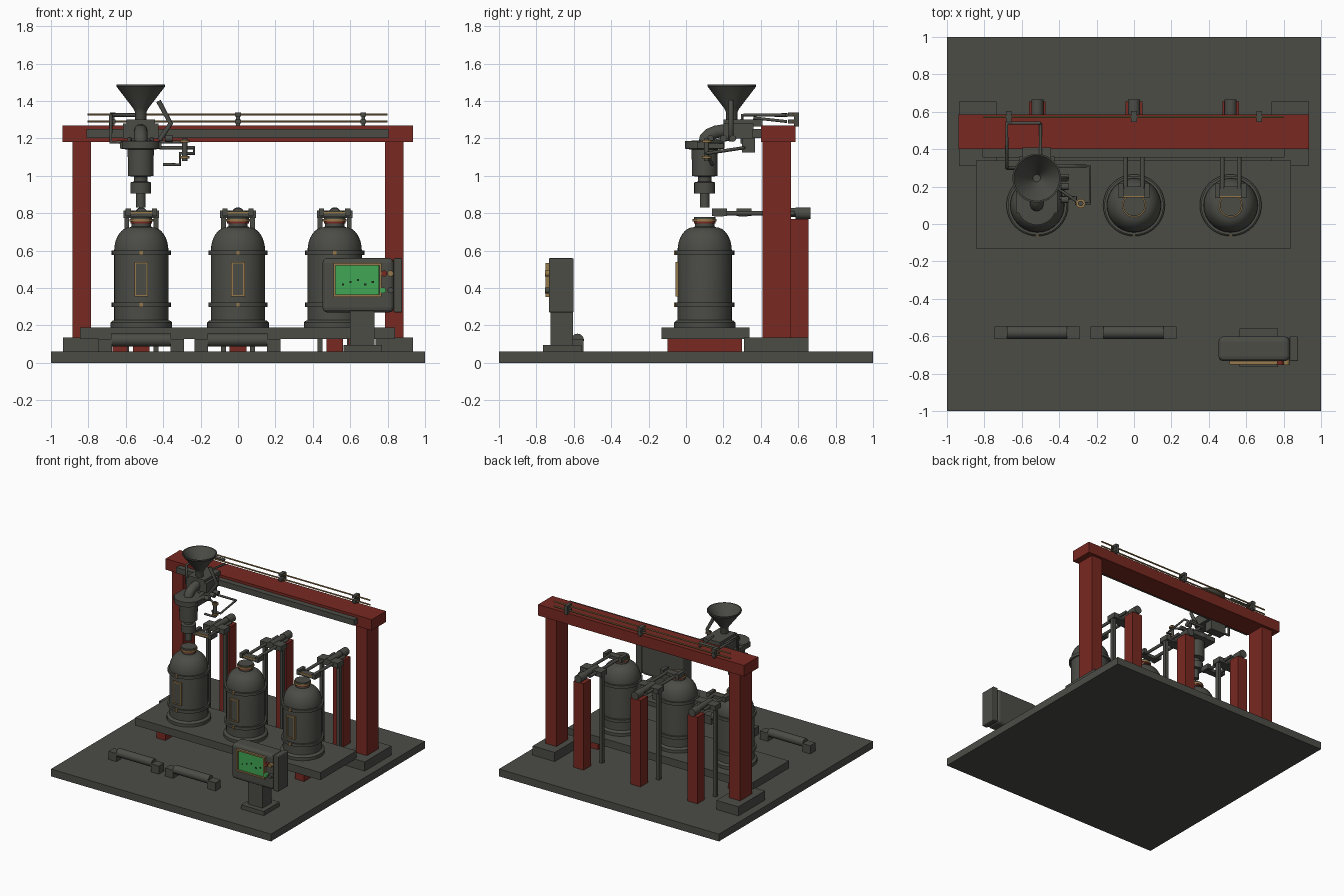
import bpy, math
from mathutils import Vector

if "Cube" in bpy.data.objects:
    bpy.data.objects.remove(bpy.data.objects["Cube"])


def material(name, r, g, b):
    m = bpy.data.materials.new(name)
    m.use_nodes = True
    m.diffuse_color = (r, g, b, 1)
    m.node_tree.nodes["Principled BSDF"].inputs["Base Color"].default_value = (r, g, b, 1)
    return m


GREY = material("machine grey", .072, .072, .062)
RED = material("frame red", .19, .022, .015)
TAN = material("brass tan", .3, .19, .07)
GREEN = material("screen green", .05, .38, .09)
BLACK = material("dark ink", .01, .02, .01)


def finish(name, mat, smooth=False):
    ob = bpy.context.object
    ob.name = name
    ob.data.materials.clear()
    ob.data.materials.append(mat)
    if smooth:
        bpy.ops.object.shade_smooth_by_angle(angle=math.radians(35))
    return ob


def box(name, x, y, z, mat=GREY, bevel=0):
    """Box from (min, max) ranges."""
    lo, hi = Vector((x[0], y[0], z[0])), Vector((x[1], y[1], z[1]))
    bpy.ops.mesh.primitive_cube_add(size=1, location=(lo + hi) / 2)
    ob = bpy.context.object
    ob.scale = hi - lo
    bpy.ops.object.transform_apply(location=False, rotation=False, scale=True)
    if bevel:
        mod = ob.modifiers.new("soft edges", "BEVEL")
        mod.width, mod.segments = bevel, 3
    return finish(name, mat)


def rod(name, a, b, r, mat=GREY, sides=24):
    a, b = Vector(a), Vector(b)
    bpy.ops.mesh.primitive_cylinder_add(vertices=sides, radius=r, depth=(b - a).length,
                                        location=(a + b) / 2)
    bpy.context.object.rotation_euler = (b - a).to_track_quat("Z", "Y").to_euler()
    return finish(name, mat, True)


def lathe(name, profile, x, y, mat=GREY, n=40):
    """Spin (radius, height) pairs around a vertical axis."""
    verts = [(x + r * math.cos(math.tau * i / n), y + r * math.sin(math.tau * i / n), z)
             for r, z in profile for i in range(n)]
    faces = [(k * n + i, k * n + (i + 1) % n, (k + 1) * n + (i + 1) % n, (k + 1) * n + i)
             for k in range(len(profile) - 1) for i in range(n)]
    faces += [tuple(reversed(range(n))), tuple(range(len(verts) - n, len(verts)))]
    me = bpy.data.meshes.new(name)
    me.from_pydata(verts, [], faces)
    ob = bpy.data.objects.new(name, me)
    bpy.context.collection.objects.link(ob)
    bpy.ops.object.select_all(action="DESELECT")
    bpy.context.view_layer.objects.active = ob
    ob.select_set(True)
    return finish(name, mat, True)


def pipe(name, points, r, mat=GREY):
    cu = bpy.data.curves.new(name, "CURVE")
    cu.dimensions, cu.bevel_depth, cu.bevel_resolution = "3D", r, 3
    cu.use_fill_caps = True
    sp = cu.splines.new("POLY")
    sp.points.add(len(points) - 1)
    for p, co in zip(sp.points, points):
        p.co = (*co, 1)
    cu.materials.append(mat)
    ob = bpy.data.objects.new(name, cu)
    bpy.context.collection.objects.link(ob)


def frame(name, x, z, y, w, mat=TAN):
    """Thin rectangular border facing the front."""
    for i in (0, 1):
        s = 1 - 2 * i
        box(name + "_side", sorted((x[i], x[i] + s * w)), y, z, mat)
        box(name + "_edge", x, y, sorted((z[i], z[i] + s * w)), mat)


# Floor, platform and gantry
box("floor_slab", (-1, 1), (-1, 1), (0, .06))
box("platform", (-.845, .84), (-.13, .34), (.128, .19))
for s, side in ((-1, "right"), (1, "left")):
    box(side + "_platform_foot", (s * .63 - .04, s * .63 + .04), (-.1, .3), (.06, .128), RED)
    box(side + "_gantry_foot", (s * .835 - .1, s * .835 + .1), (.31, .655), (.06, .135))
    box(side + "_gantry_column", (s * .835 - .05, s * .835 + .05), (.41, .562), (.135, 1.18), RED)
box("gantry_beam", (-.938, .935), (.4, .585), (1.18, 1.27), RED)
box("beam_rail", (-.81, .805), (.355, .4), (1.203, 1.25))
for z in (1.29, 1.328):
    rod("cable", (-.805, .572, z), (.8, .572, z), .006, TAN, 8)
for x in (-.67, 0, .67):
    box("cable_post", (x - .01, x + .01), (.578, .605), (1.265, 1.335))
    for z in (1.29, 1.328):
        box("cable_clamp", (x - .015, x + .015), (.545, .605), (z - .011, z + .011))

# Three tanks, each with a lid arm on a rear post
cy = .1
dome = [(.06 + .085 * math.cos(a), .6 + .125 * math.sin(a))
        for a in [i * math.pi / 16 for i in range(9)]]
for x, back in ((-.517, .13), (0, 0), (.517, 0)):
    lathe("tank", [(.165, .19), (.165, .215), (.155, .225), (.145, .228)] + dome
          + [(.052, .73), (.052, .75)], x, cy)
    for z in (.31, .59):
        lathe("tank_band", [(.145, z - .012), (.158, z - .012), (.158, z + .012),
                            (.145, z + .012)], x, cy)
        box("band_clasp", (x - .009, x + .009), (-.065, -.05), (z - .012, z + .012), TAN)
    lathe("neck_seal", [(.058, .745), (.058, .755)], x, cy, RED)
    lathe("neck_ring", [(.064, .755), (.064, .768)], x, cy, TAN)
    lathe("neck_mouth", [(.058, .768), (.058, .78)], x, cy)
    box("window", (x - .033, x + .033), (-.05, -.03), (.36, .535))
    frame("window_frame", (x - .037, x + .037), (.355, .54), (-.055, -.035), .009)
    box("arm_post", (x - .045, x + .045), (.56, .655), (.06, .77), RED)
    for s in (-1, 1):
        box("guide_post", (x + s * .078 - .013, x + s * .078 + .013), (.45, .48), (.06, .8))
        rod("arm_rod", (x + s * .045, .19 + back, .8), (x + s * .045, .58, .8), .012)
        box("lid_grip", (x + s * .07 - .014, x + s * .07 + .014), (.14 + back, .22 + back),
            (.785, .825))
    box("lid_bridge", (x - .08, x + .08), (.15 + back, .2 + back), (.782, .808))
    box("lid_trim", (x - .07, x + .07), (.143 + back, .15 + back), (.798, .81), TAN)
    box("arm_carriage", (x - .095, x + .095), (.42, .5), (.775, .815))
    rod("arm_actuator", (x, .42, .805), (x, .6, .805), .024)
    rod("arm_motor", (x, .585, .8), (x, .665, .8), .032)

# Filling head, from nozzle to flange
hx, hy = -.52, .245
lathe("filling_head", [(.026, .83), (.026, .905), (.056, .905), (.056, .965), (.036, .97),
                       (.036, .995), (.068, 1.0), (.07, 1.14), (.105, 1.145),
                       (.105, 1.185), (.04, 1.19)], hx, .1)
box("head_bracket", (hx - .11, hx + .11), (.06, .2), (1.145, 1.182))
pipe("feed_elbow", [(hx, .1, 1.17), (hx, .105, 1.2), (hx, .125, 1.22), (hx, .16, 1.235),
                    (hx, .26, 1.25)], .036)

# Funnel and its carriage on the beam
lathe("funnel", [(.03, 1.22), (.03, 1.34), (.04, 1.36), (.13, 1.478), (.13, 1.488),
                 (.122, 1.488), (.03, 1.36), (.02, 1.34)], hx, hy)
box("funnel_carriage", (hx - .095, hx + .095), (.2, .36), (1.2, 1.28))
box("carriage_hanger", (hx - .07, hx + .07), (.3, .37), (1.125, 1.24))
box("carriage_deck", (hx - .075, hx + .075), (.2, .41), (1.265, 1.3))
for s in (-1, 1):
    rod("carriage_strut", (hx + s * .06, .06, 1.16), (hx + s * .06, .31, 1.22), .012)

# Supply pipes
pipe("supply_pipe", [(-.6, .3, 1.18), (-.68, .3, 1.18), (-.68, .3, 1.325),
                     (-.68, .54, 1.325), (-.5, .54, 1.325)], .01)
pipe("return_pipe", [(-.5, .36, 1.31), (-.5, .54, 1.29)], .008)
pipe("diagonal_lever", [(-.425, .24, 1.4), (-.36, .24, 1.28), (-.42, .24, 1.19)], .014)
pipe("side_pipe", [(-.42, .31, 1.15), (-.235, .31, 1.15), (-.235, .11, 1.12),
                   (-.31, .11, 1.12), (-.31, .14, 1.06), (-.4, .14, 1.06)], .009)
pipe("valve_link", [(-.42, .2, 1.18), (-.29, .11, 1.18)], .008)
rod("valve_stem", (-.285, .11, 1.08), (-.285, .11, 1.2), .014)
for z in (1.1, 1.185):
    lathe("valve_ring", [(.025, z - .006), (.025, z + .006)], -.285, .11, TAN)
for y in (.13, .2, .25):
    rod("valve_body", (-.39, y, 1.2), (-.35, y, 1.2), .018)

# Two floor rollers
for x in (-.518, -.003):
    rod("roller", (x - .16, -.58, .122), (x + .16, -.58, .122), .034)
    for s in (-1, 1):
        box("roller_block", (x + s * .193 - .036, x + s * .193 + .036), (-.615, -.547),
            (.06, .127))

# Control console
box("console_base", (.565, .77), (-.765, -.56), (.06, .095))
box("console_stand", (.6, .73), (-.725, -.605), (.095, .29))
box("console_body", (.452, .832), (-.733, -.602), (.27, .56), GREY, .025)
box("console_side_case", (.832, .878), (-.733, -.602), (.27, .56), GREY, .006)
box("screen", (.52, .755), (-.742, -.73), (.365, .522), GREEN)
frame("screen_frame", (.51, .768), (.353, .533), (-.752, -.73), .012)
for i in range(5):
    x = .555 + i * .04
    z = .415 + .012 * (i % 3)
    box("screen_mark", (x, x + .012), (-.745, -.742), (z, z + .01), BLACK)
for x, z, mat in ((.782, .478, RED), (.815, .478, TAN), (.775, .388, GREEN), (.815, .388, GREY)):
    rod("button", (x, -.725, z), (x, -.755, z), .016, mat, 16)
